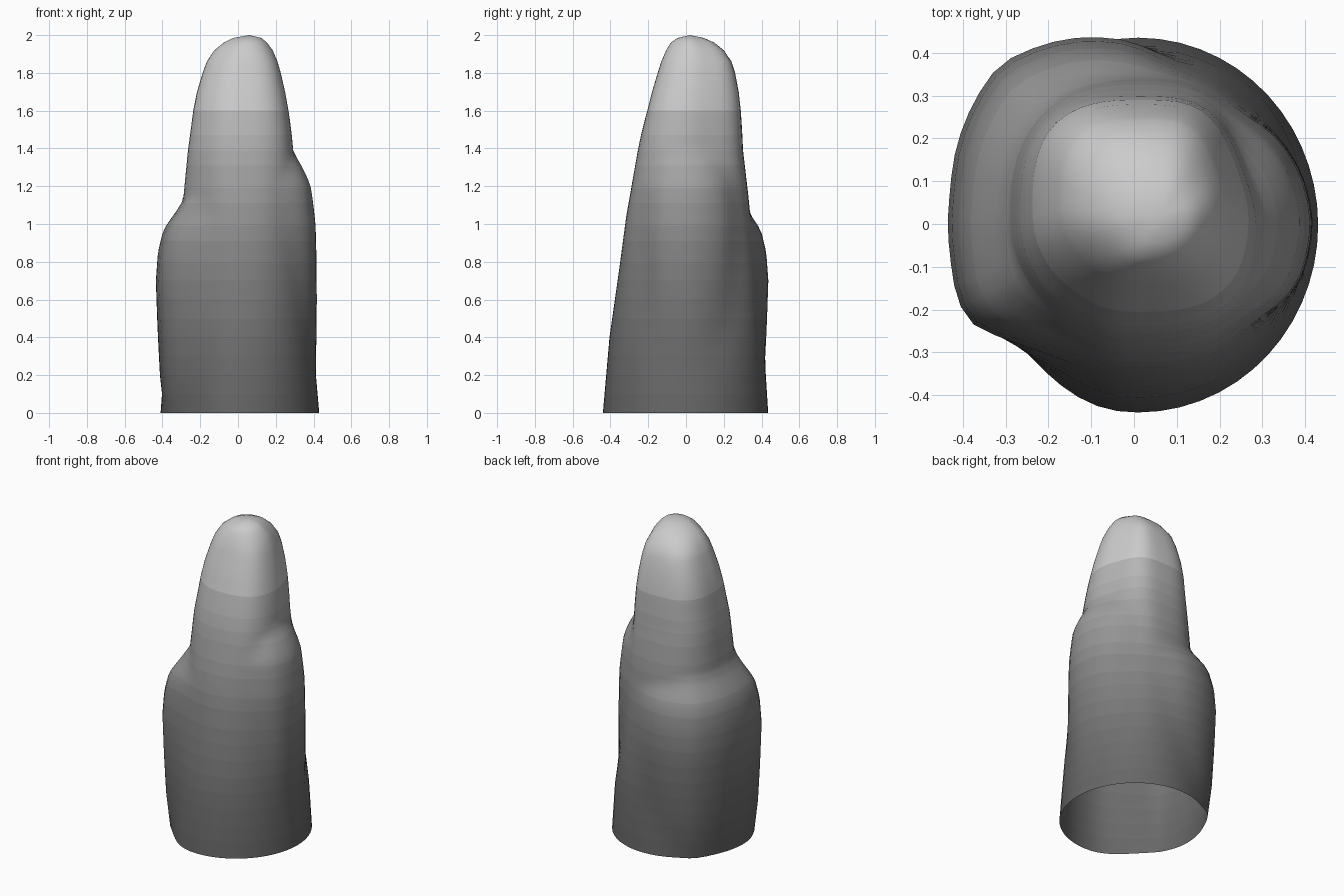
import bpy, bmesh, math

if "Cube" in bpy.data.objects:
    bpy.data.objects.remove(bpy.data.objects["Cube"])

SIDES = 56


def sample(table, t):
    """Linear lookup in rows of (key, value, ...)."""
    if t <= table[0][0]:
        return table[0][1:]
    for a, b in zip(table, table[1:]):
        if t <= b[0]:
            f = (t - a[0]) / (b[0] - a[0])
            return tuple(p + (q - p) * f for p, q in zip(a[1:], b[1:]))
    return table[-1][1:]


# Tapering shaft: z, x min, x max, y min, y max, squareness
CORE = [
    (0.00, -.410, .430, -.440, .435, 2.0),
    (0.40, -.370, .395, -.405, .410, 2.1),
    (0.75, -.335, .365, -.355, .375, 2.2),
    (1.05, -.300, .330, -.315, .340, 2.4),
    (1.15, -.288, .320, -.297, .330, 2.5),
    (1.39, -.265, .293, -.255, .302, 2.7),
    (1.50, -.250, .283, -.232, .297, 2.7),
    (1.60, -.237, .268, -.205, .290, 2.8),
    (1.70, -.217, .250, -.180, .279, 2.8),
    (1.80, -.187, .227, -.150, .260, 2.8),
    (1.86, -.165, .210, -.131, .241, 2.7),
    (1.92, -.125, .184, -.105, .200, 2.4),
    (1.96, -.075, .155, -.080, .150, 2.2),
    (1.985, -.025, .125, -.045, .095, 2.0),
]

# Shoulders: outline (angle, radius) and height profile (z, scale)
LEFT_SHOULDER = (
    [(55, .20), (75, .37), (90, .425), (110, .46), (130, .487), (150, .46),
     (170, .435), (190, .435), (205, .45), (214, .44), (228, .36), (240, .2)],
    [(0, .90), (.2, .95), (.45, .98), (.7, 1), (.85, .975), (.95, .92),
     (1.0, .865), (1.05, .78), (1.13, .66), (1.3, .4)])
RIGHT_SHOULDER = (
    [(-50, .2), (-35, .38), (-20, .415), (0, .422), (15, .415), (30, .40),
     (45, .37), (60, .33), (75, .2)],
    [(0, .90), (.3, .98), (.6, .99), (.85, .985), (1.0, .975), (1.13, .94),
     (1.2, .915), (1.25, .87), (1.33, .77), (1.39, .68), (1.5, .4)])


def shoulder_radius(shoulder, deg, z):
    outline, profile = shoulder
    if deg > outline[-1][0]:
        deg -= 360
    return sample(outline, deg)[0] * sample(profile, z)[0]


def bump(deg, centre, width):
    d = abs((deg - centre + 180) % 360 - 180) / width
    return 0 if d > 1 else 0.5 + 0.5 * math.cos(math.pi * d)


def raw_point(deg, z):
    x0, x1, y0, y1, n = sample(CORE, z)
    cx, cy = (x0 + x1) / 2, (y0 + y1) / 2
    c, s = math.cos(math.radians(deg)), math.sin(math.radians(deg))
    r = (abs(2 * c / (x1 - x0)) ** n + abs(2 * s / (y1 - y0)) ** n) ** (-1 / n)
    # Chipped facets on the front left and the upper back right
    r *= 1 - 0.08 * bump(deg, 225, 40)
    r *= 1 - 0.10 * bump(deg, 30, 40) * min(max((z - 0.3) / 0.5, 0), 1)
    x, y = cx + r * c, cy + r * s
    ang = math.degrees(math.atan2(y, x)) % 360
    rad = math.hypot(x, y)
    if z < 1.5:
        big = max(rad, shoulder_radius(LEFT_SHOULDER, ang, z),
                  shoulder_radius(RIGHT_SHOULDER, ang, z))
        x, y = x * big / rad, y * big / rad
    return x, y


def cross(o, a, b):
    return (a[0] - o[0]) * (b[1] - o[1]) - (a[1] - o[1]) * (b[0] - o[0])


def section(z):
    """Convex outline at height z, so shoulders run flat into the shaft."""
    pts = sorted(raw_point(a * 3, z) for a in range(120))
    hull = []
    for seq in (pts, pts[::-1]):
        part = []
        for p in seq:
            while len(part) > 1 and cross(part[-2], part[-1], p) <= 1e-9:
                part.pop()
            part.append(p)
        hull += part[:-1]
    x0, x1, y0, y1, n = sample(CORE, z)
    o = ((x0 + x1) / 2, (y0 + y1) / 2)
    ring = []
    for i in range(SIDES):
        a = 2 * math.pi * i / SIDES
        d = (math.cos(a), math.sin(a))
        dist = 9
        for p, q in zip(hull, hull[1:] + hull[:1]):
            nx, ny = q[1] - p[1], p[0] - q[0]
            k = d[0] * nx + d[1] * ny
            if k > 1e-9:
                dist = min(dist, ((p[0] - o[0]) * nx + (p[1] - o[1]) * ny) / k)
        ring.append((o[0] + d[0] * dist, o[1] + d[1] * dist, z))
    return ring


# Stone shell, open underneath
heights = [i * 0.1 for i in range(8)]
heights += [0.75 + i * 0.04 for i in range(19)]
heights += [1.55, 1.6, 1.65, 1.7, 1.75, 1.8, 1.83, 1.86, 1.89, 1.92, 1.94, 1.96, 1.985]
bm = bmesh.new()
rings = [[bm.verts.new(p) for p in section(z)] for z in heights]
for low, high in zip(rings, rings[1:]):
    for i in range(SIDES):
        j = (i + 1) % SIDES
        bm.faces.new((low[i], low[j], high[j], high[i]))
tip = bm.verts.new((.06, .02, 2.0))
for i in range(SIDES):
    bm.faces.new((rings[-1][i], rings[-1][(i + 1) % SIDES], tip))

# Stone darkens towards the ground: one grey per height band
SHADES = [(0, .13), (.4, .16), (.8, .22), (1.0, .28), (1.2, .34), (1.4, .41),
          (1.7, .52), (2.0, .70)]
BANDS = 20
for f in bm.faces:
    f.material_index = min(int(f.calc_center_median().z / 2 * BANDS), BANDS - 1)

mesh = bpy.data.meshes.new("rock_pillar")
bm.to_mesh(mesh)
bm.free()
for i in range(BANDS):
    mat = bpy.data.materials.new("stone_shade_%d" % i)
    g = sample(SHADES, (i + 0.5) * 2 / BANDS)[0]
    mat.diffuse_color = (g, g, g, 1)
    mat.use_nodes = True
    mat.node_tree.nodes["Principled BSDF"].inputs["Base Color"].default_value = mat.diffuse_color
    mesh.materials.append(mat)
rock = bpy.data.objects.new("rock_pillar", mesh)
bpy.context.collection.objects.link(rock)
bpy.context.view_layer.objects.active = rock
rock.select_set(True)
bpy.ops.object.shade_smooth_by_angle(angle=math.radians(40))
